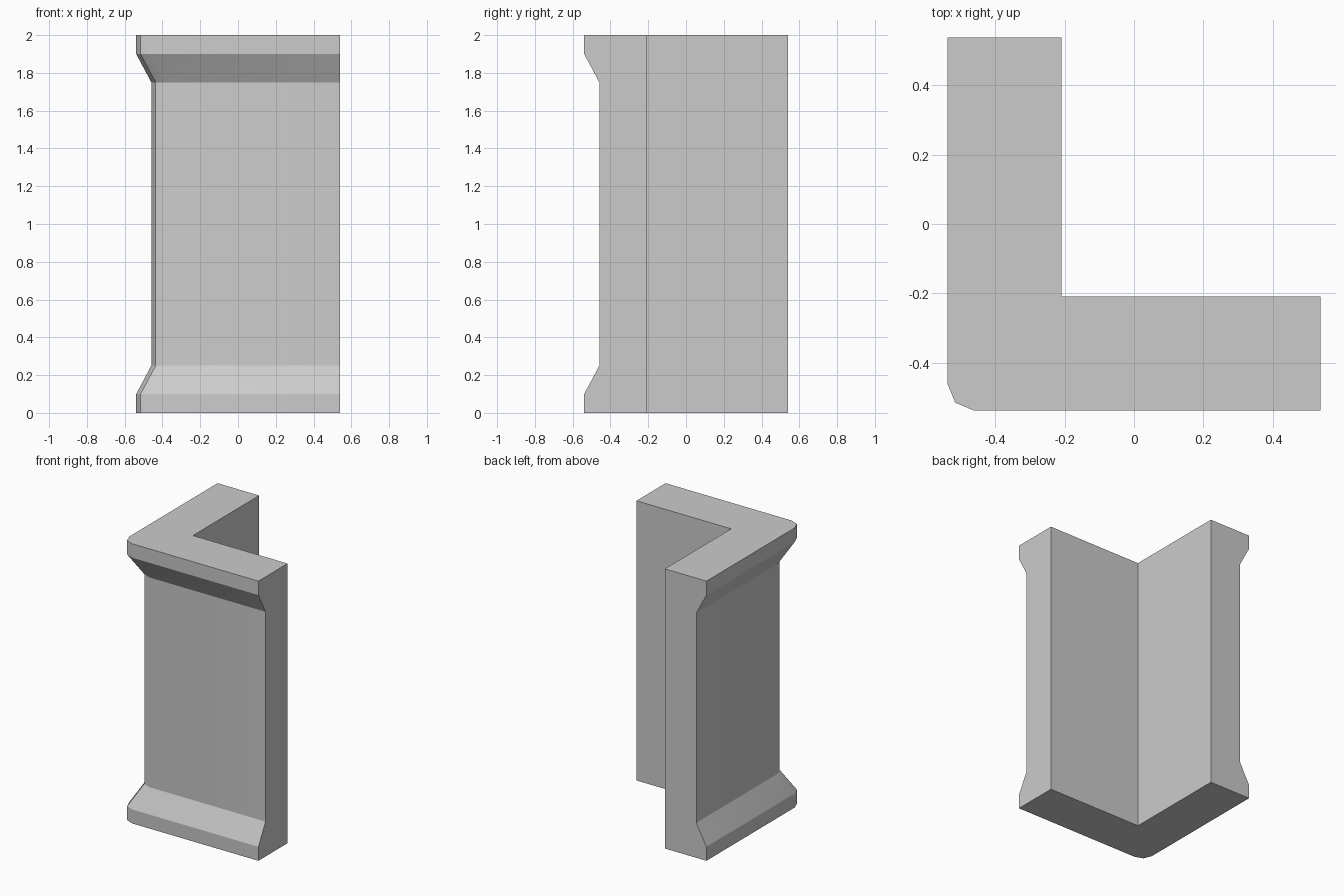
import bpy, bmesh
from math import radians

if "Cube" in bpy.data.objects:
    bpy.data.objects.remove(bpy.data.objects["Cube"])

E = 0.539    # outer half extent
IN = -0.21   # inner wall faces
S = 0.08     # recess depth of the middle section

# Half of the outer outline: arm end, then start of the rounded corner
half = [(E, -E), (-0.46, -E)]
corner = [(-0.516, -0.516)]
outline = half + corner + [(y, x) for x, y in reversed(half)]

# Vertical profile: (height, inset)
profile = [(0, 0), (0.1, 0), (0.25, S), (1.75, S), (1.9, 0), (2, 0)]


def shifted(p, s):
    # Move towards the inside, keeping the arm ends flush
    return (p[0] if p[0] == E else p[0] + s,
            p[1] if p[1] == E else p[1] + s)


bm = bmesh.new()

# Outer faces with plinth and cornice
rows = [[bm.verts.new((*shifted(p, s), z)) for p in outline] for z, s in profile]
for low, high in zip(rows, rows[1:]):
    for i in range(len(outline) - 1):
        bm.faces.new((low[i], low[i + 1], high[i + 1], high[i]))

# Inner walls
inner = [(IN, E), (IN, IN), (E, IN)]
bottom, top = [[bm.verts.new((x, y, z)) for x, y in inner] for z in (0, 2)]
for i in range(2):
    bm.faces.new((bottom[i], bottom[i + 1], top[i + 1], top[i]))

# Top, bottom and the two profiled arm ends
bm.faces.new(rows[-1] + top)
bm.faces.new(rows[0] + bottom)
bm.faces.new([r[0] for r in rows] + [top[2], bottom[2]])
bm.faces.new([r[-1] for r in rows] + [top[0], bottom[0]])
bmesh.ops.recalc_face_normals(bm, faces=bm.faces[:])

mesh = bpy.data.meshes.new("corner_wall")
bm.to_mesh(mesh)
bm.free()
wall = bpy.data.objects.new("corner_wall", mesh)
bpy.context.collection.objects.link(wall)
bpy.context.view_layer.objects.active = wall
wall.select_set(True)
bpy.ops.object.shade_smooth_by_angle(angle=radians(26))
